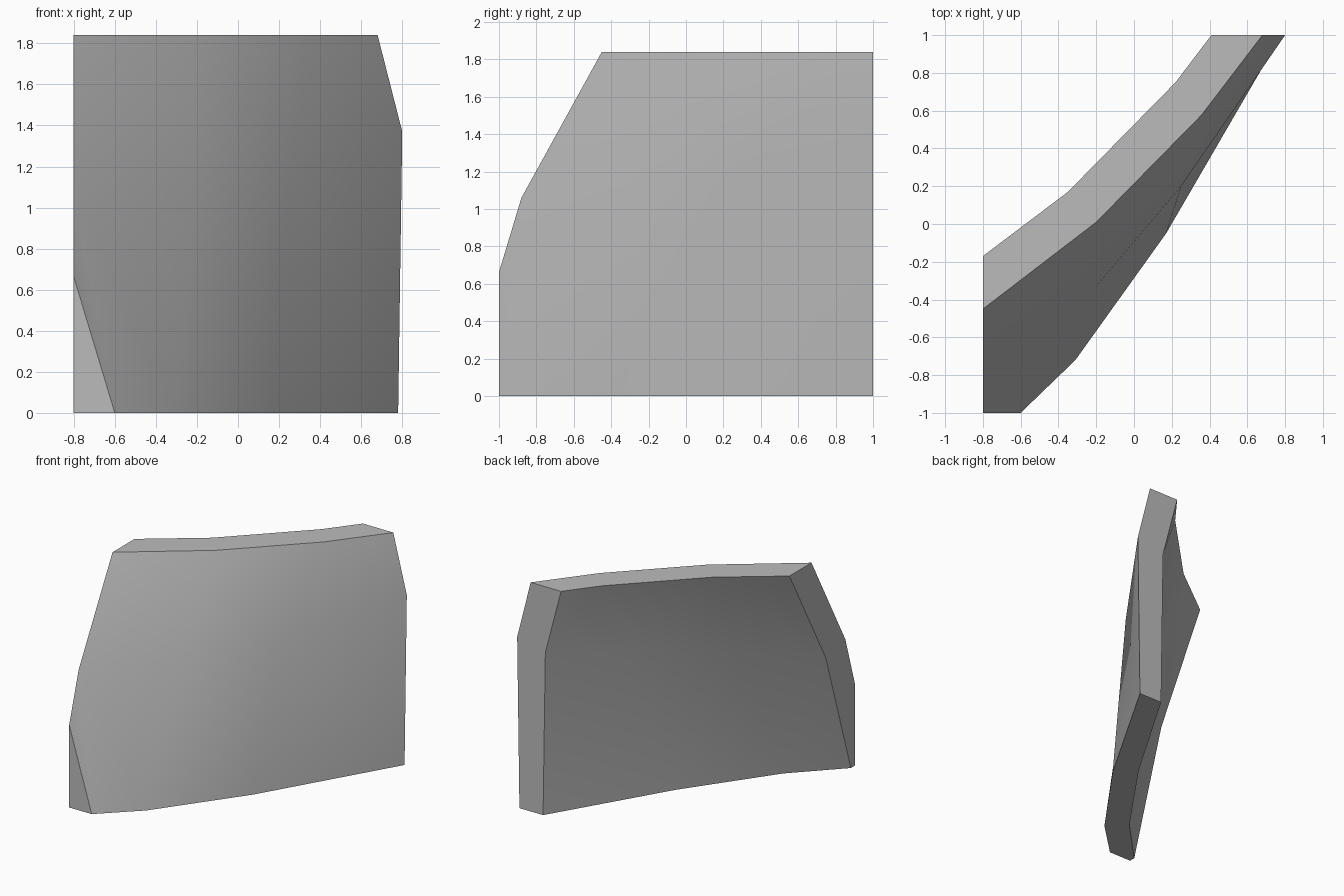
import bpy, bmesh
from mathutils import Vector

cube = bpy.data.objects.get("Cube")
if cube:
    bpy.data.objects.remove(cube)

HEIGHT = 1.84

# Plan outlines of each face at the top, the fold and the foot; they run past the trimmed ends
outer_top = [(-1.2, -.75), (-.8, -.45), (-.2, .01), (.36, .58), (.68, 1), (.8, 1.16)]
outer_fold = [(-1.2, -1.25), (-.8, -.88), (-.2, -.33), (.25, .2), (.8, 1), (.92, 1.18)]
outer_foot = [(-.9, -1.3), (-.6, -1), (-.31, -.72), (.17, -.05), (.78, 1), (.88, 1.17)]
inner_top = [(-1.2, -.47), (-.8, -.17), (-.35, .17), (.22, .75), (.41, 1), (.53, 1.16)]
inner_fold = [(-1.2, -1), (-.8, -.63), (-.33, -.17), (.22, .48), (.55, 1), (.65, 1.16)]
inner_foot = [(-1.2, -1.35), (-.8, -.95), (-.45, -.59), (.03, .09), (.57, 1), (.67, 1.17)]
outer_fold_z = [1.0, 1.06, 1.1, 1.2, 1.37, 1.4]
inner_fold_z = [.96, 1.01, 1.11, 1.22, 1.31, 1.34]
top_z, foot_z = [HEIGHT] * 6, [0] * 6

bm = bmesh.new()


def row(plan, heights):
    return [bm.verts.new((x, y, z)) for (x, y), z in zip(plan, heights)]


# Closed ring of rows around the slab section
ring = [row(outer_foot, foot_z), row(outer_fold, outer_fold_z), row(outer_top, top_z),
        row(inner_top, top_z), row(inner_fold, inner_fold_z), row(inner_foot, foot_z)]
for i, low in enumerate(ring):
    high = ring[(i + 1) % len(ring)]
    for c in range(len(low) - 1):
        bm.faces.new((low[c], low[c + 1], high[c + 1], high[c]))
for end in (0, -1):
    bm.faces.new([r[end] for r in ring])
bmesh.ops.triangulate(bm, faces=bm.faces[:])

# Trim the ends square and cap them
for point, normal in (((-.8, 0, 0), (-1, 0, 0)), ((0, -1, 0), (0, -1, 0)), ((0, 1, 0), (0, 1, 0))):
    bmesh.ops.bisect_plane(bm, geom=bm.verts[:] + bm.edges[:] + bm.faces[:], dist=1e-5,
                           plane_co=Vector(point), plane_no=Vector(normal), clear_outer=True)
    rim = [e for e in bm.edges if e.is_boundary]
    bmesh.ops.holes_fill(bm, edges=rim, sides=0)
bmesh.ops.remove_doubles(bm, verts=bm.verts[:], dist=1e-4)
bmesh.ops.recalc_face_normals(bm, faces=bm.faces[:])

mesh = bpy.data.meshes.new("curved_wall_panel")
bm.to_mesh(mesh)
bm.free()
panel = bpy.data.objects.new("curved_wall_panel", mesh)
bpy.context.collection.objects.link(panel)

# Plain grey finish
grey = bpy.data.materials.new("plain_grey")
grey.use_nodes = True
grey.diffuse_color = (.5, .5, .5, 1)
grey.node_tree.nodes["Principled BSDF"].inputs["Base Color"].default_value = (.5, .5, .5, 1)
mesh.materials.append(grey)

# Soft folds, crisp borders
bpy.ops.object.select_all(action='DESELECT')
panel.select_set(True)
bpy.context.view_layer.objects.active = panel
bpy.ops.object.shade_smooth_by_angle(angle=.7)
